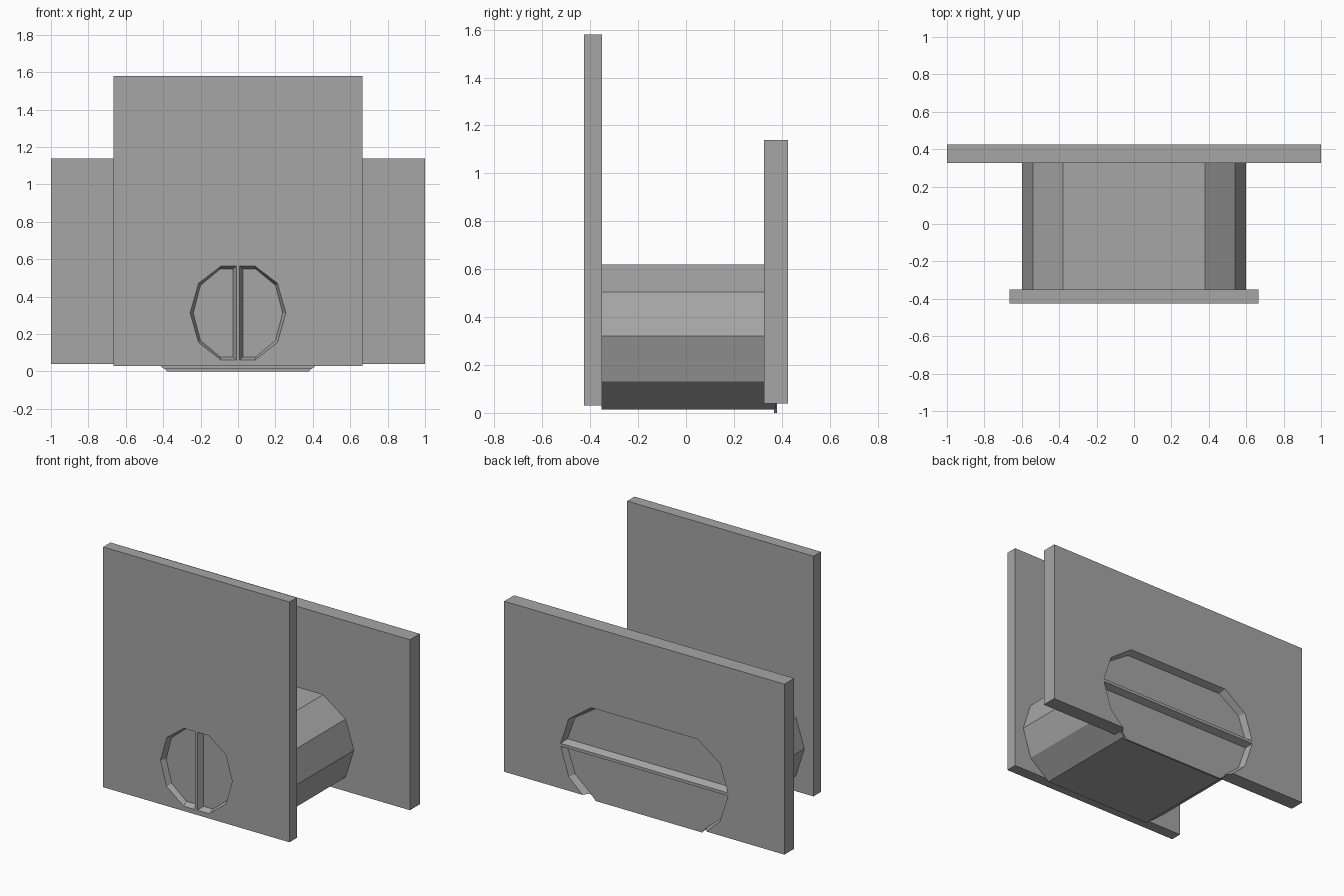
import bpy, bmesh

cube = bpy.data.objects.get("Cube")
if cube:
    bpy.data.objects.remove(cube, do_unlink=True)

grey = bpy.data.materials.new("plain grey")
grey.use_nodes = True
grey.diffuse_color = (0.38, 0.38, 0.38, 1)
shader = next(n for n in grey.node_tree.nodes if n.type == 'BSDF_PRINCIPLED')
shader.inputs["Base Color"].default_value = (0.38, 0.38, 0.38, 1)


def inset(profile, d):
    """Shrink a convex profile by about d on every side."""
    out = list(profile)
    for axis in (0, 1):
        vals = [p[axis] for p in profile]
        mid, half = (max(vals) + min(vals)) / 2, (max(vals) - min(vals)) / 2
        k = (half - d) / half
        out = [tuple(mid + (v - mid) * k if i == axis else v
                     for i, v in enumerate(p)) for p in out]
    return out


def loft(name, profile_a, y_a, profile_b, y_b):
    """Solid between two x-z profiles at two depths."""
    bm = bmesh.new()
    a = [bm.verts.new((x, y_a, z)) for x, z in profile_a]
    b = [bm.verts.new((x, y_b, z)) for x, z in profile_b]
    bm.faces.new(a)
    bm.faces.new(b[::-1])
    for i in range(len(a)):
        j = (i + 1) % len(a)
        bm.faces.new((a[i], b[i], b[j], a[j]))
    bmesh.ops.recalc_face_normals(bm, faces=bm.faces)
    mesh = bpy.data.meshes.new(name)
    bm.to_mesh(mesh)
    bm.free()
    mesh.materials.append(grey)
    obj = bpy.data.objects.new(name, mesh)
    bpy.context.collection.objects.link(obj)
    return obj


def plate(name, half_x, y0, y1, z0, z1):
    p = [(-half_x, z0), (half_x, z0), (half_x, z1), (-half_x, z1)]
    return loft(name, p, y0, p, y1)


def carve(target, profile, y_out, y_floor):
    """Cut a shallow recess with sloping walls into a plate."""
    cutter = loft("recess_cutter", profile, y_out, inset(profile, 0.018), y_floor)
    cutter.hide_render = True
    mod = target.modifiers.new("recess", 'BOOLEAN')
    mod.operation = 'DIFFERENCE'
    mod.solver = 'EXACT'
    mod.object = cutter
    bpy.context.view_layer.objects.active = target
    with bpy.context.temp_override(object=target, active_object=target):
        bpy.ops.object.modifier_apply(modifier=mod.name)
    bpy.data.objects.remove(cutter, do_unlink=True)


def mirrored(half):
    """Complete a right-hand half profile across x = 0."""
    return half + [(-x, z) for x, z in reversed(half)]


# Upright plates
front_plate = plate("front_plate", 0.665, -0.425, -0.35, 0.03, 1.58)
back_plate = plate("back_plate", 1.0, 0.325, 0.425, 0.04, 1.14)

# Round front recess, two halves either side of a thin upright bar
half_disc = [(0.008, 0.565), (0.09, 0.565), (0.212, 0.472), (0.257, 0.313),
             (0.212, 0.155), (0.09, 0.06), (0.008, 0.06)]
for side in (1, -1):
    carve(front_plate, [(side * x, z) for x, z in half_disc], -0.427, -0.39)

# Wide back recess, two halves above and below a thin level bar
upper = mirrored([(0.38, 0.62), (0.54, 0.505), (0.598, 0.33)])
lower = mirrored([(0.598, 0.312), (0.54, 0.13), (0.40, 0.0)])
for half in (upper, lower):
    carve(back_plate, half, 0.427, 0.38)

# Faceted tunnel joining the plates
tunnel_profile = mirrored([(0.38, 0.62), (0.54, 0.505), (0.60, 0.32),
                           (0.54, 0.13), (0.395, 0.014)])
loft("tunnel", tunnel_profile, -0.352, tunnel_profile, 0.376)

# Small lip under the back plate
lip = mirrored([(0.41, 0.04), (0.38, 0.0)])
loft("bottom_lip", lip, 0.368, lip, 0.38)
